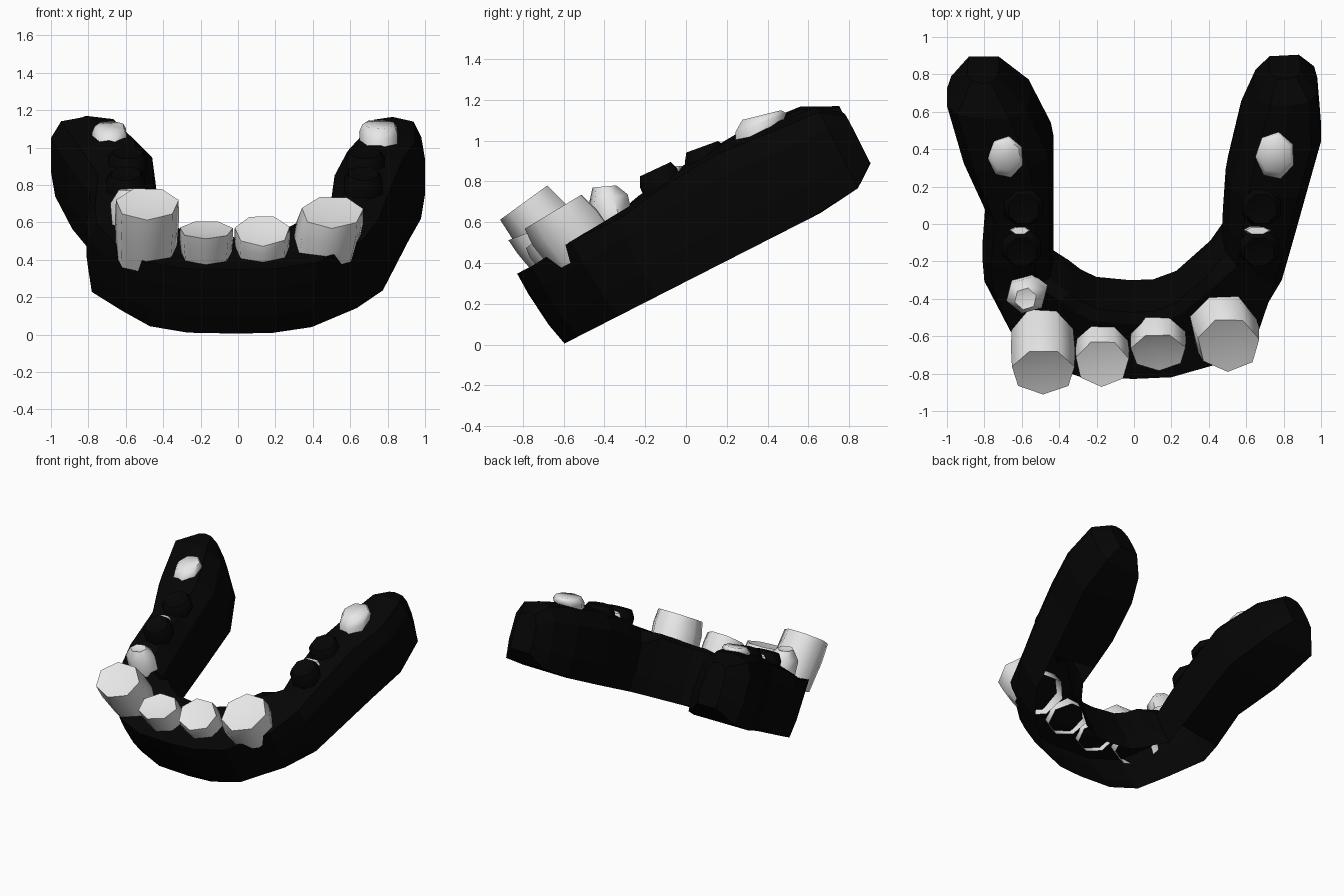
import bpy, bmesh, math
from mathutils import Vector

if "Cube" in bpy.data.objects:
    bpy.data.objects.remove(bpy.data.objects["Cube"])

TILT = math.radians(27)
C, S = math.cos(TILT), math.sin(TILT)


def material(name, rgb):
    m = bpy.data.materials.new(name)
    m.diffuse_color = (*rgb, 1)
    m.use_nodes = True
    m.node_tree.nodes["Principled BSDF"].inputs["Base Color"].default_value = m.diffuse_color
    return m


GUM = material("black gum", (0.0015, 0.0015, 0.0015))
TOOTH = material("pale tooth", (0.8, 0.8, 0.8))


def tilted(x, v, w):
    """Jaw plane coordinates (across, along, up) to world."""
    return Vector((x, C * v - S * w, S * v + C * w))


def finish(bm, name, mat, smooth_angle=0):
    bmesh.ops.recalc_face_normals(bm, faces=bm.faces)
    for f in bm.faces:
        f.smooth = smooth_angle > 0
    for e in bm.edges:
        e.smooth = e.calc_face_angle(0) < math.radians(smooth_angle)
    me = bpy.data.meshes.new(name)
    bm.to_mesh(me)
    bm.free()
    me.materials.append(mat)
    ob = bpy.data.objects.new(name, me)
    bpy.context.collection.objects.link(ob)
    return ob


# Horseshoe gum: outer x, outer v, inner x, inner v, top height
STATIONS = [
    (-.89, 1.20, -.72, 1.20, .70), (-1.0, 1.04, -.55, 1.02, .785),
    (-.91, .70, -.43, .75, .81), (-.79, .40, -.43, .40, .79),
    (-.81, .10, -.43, .15, .755), (-.80, -.04, -.43, -.01, .72),
    (-.66, -.29, -.34, -.07, .68), (-.50, -.49, -.28, -.12, .67),
    (-.28, -.57, -.20, -.165, .67),
    (0, -.58, -.02, -.185, .67), (.20, -.57, .10, -.18, .67),
    (.42, -.50, .22, -.13, .67), (.67, -.27, .40, .05, .69),
    (.79, -.03, .47, .16, .73), (.86, .26, .475, .30, .775),
    (.93, .55, .49, .55, .80), (1.0, .82, .56, .88, .775),
    (.98, 1.10, .64, 1.08, .75), (.89, 1.21, .72, 1.20, .66)]
# Cross-section on the sides: fraction outer to inner, fraction bottom to top
PROFILE = [(.05, 0), (0, .3), (0, .72), (.12, .93), (.45, 1),
           (.74, .97), (.94, .76), (1, .3), (.97, 0)]
# Front of the arch: leaning wall with a full lip
FRONT = [(.13, 0), (.06, .3), (.01, .75), (0, 1.04), (.45, 1),
         (.85, 1.08), (1, 1.02), (1, .3), (.97, 0)]

bm = bmesh.new()
rings = []
last = len(STATIONS) - 1
for i, (ox, ov, ix, iv, top) in enumerate(STATIONS):
    base = .38 if i in (0, last) else .30 if i in (1, last - 1) else .275
    rings.append([bm.verts.new(tilted(ox + (ix - ox) * t, ov + (iv - ov) * t,
                                      base + (top - base) * h))
                  for t, h in (FRONT if 6 <= i <= 12 else PROFILE)])
n = len(PROFILE)
for i, (a, b) in enumerate(zip(rings, rings[1:])):
    # the underside is open along the front of the arch
    for j in range(n - 1 if 4 <= i <= 13 else n):
        k = (j + 1) % n
        bm.faces.new((a[j], a[k], b[k], b[j]))
bm.faces.new(rings[0])
bm.faces.new(rings[-1])
finish(bm, "gum", GUM)


def tooth(name, base, top, rb, rt, slope, sides=7, mat=TOOTH, dip=.02, turn=0.0, root=0.0):
    """Open-bottomed crown: base ring, belly ring, tilted top ring, dished cap."""
    base, top = Vector(base), Vector(top)
    axis = (top - base).normalized()
    bm = bmesh.new()
    loops = []
    belly = [max(p, q) * 1.02 for p, q in zip(rb, rt)]
    for f, r, a in ((0, rb, 27), (.55, belly, (27 + slope) / 2), (1, rt, slope)):
        a = math.radians(a)
        c = base.lerp(top, f) - (axis * root if f == 0 else Vector())
        loop = []
        for k in range(sides):
            t = 2 * math.pi * k / sides + turn
            u = math.sin(t) * r[1]
            loop.append(bm.verts.new(c + Vector((math.cos(t) * r[0],
                                                 u * math.cos(a), u * math.sin(a)))))
        loops.append(loop)
    for lo, hi in zip(loops, loops[1:]):
        for k in range(sides):
            m = (k + 1) % sides
            bm.faces.new((lo[k], lo[m], hi[m], hi[k]))
    mid = bm.verts.new(top - axis * dip)
    for k in range(sides):
        bm.faces.new((loops[-1][k], loops[-1][(k + 1) % sides], mid))
    return finish(bm, name, mat, 62)


# Front teeth, with roots reaching into the hollow gum
tooth("left_canine", (-.49, -.58, .45), (-.485, -.79, .70), (.165, .165), (.172, .15), 36, 7, turn=.22, root=.06)
tooth("right_canine", (.47, -.515, .48), (.505, -.645, .655), (.18, .185), (.168, .17), 31, 7, turn=.2, root=.05)
tooth("left_incisor", (-.17, -.645, .43), (-.17, -.745, .56), (.135, .13), (.145, .135), 21, 7, turn=.2, root=.05)
tooth("right_incisor", (.13, -.60, .445), (.13, -.685, .555), (.145, .14), (.15, .13), 40, 7, turn=.25, root=.05)

# Left premolar, worn to a small peak
tooth("left_premolar", (-.57, -.36, .63), (-.58, -.40, .775), (.11, .10), (.06, .06), 5, 6, dip=.02, turn=.3, root=.03)

# Back molars
tooth("left_molar", (-.685, .35, 1.04), (-.685, .365, 1.115), (.095, .12), (.08, .09), 18, 7, dip=0, turn=.5)
tooth("right_molar", (.755, .36, 1.04), (.755, .37, 1.125), (.105, .135), (.09, .10), 14, 7, dip=0, turn=.5)

# Low gum mounds with thin tooth remnants between them
for side, x, wide in (("left", -.60, .8), ("right", .67, 1.05)):
    tooth(side + "_front_mound", (x, -.11, .76), (x, -.15, .86), (.11, .11), (.085, .09), 25, 8, GUM, .02, .39)
    tooth(side + "_back_mound", (x + .01, .10, .89), (x + .01, .08, .97), (.11, .11), (.085, .09), 20, 8, GUM, .02, .39)
    tooth(side + "_tooth_remnant", (x - .01, -.03, .81), (x - .01, -.035, .875), (.07 * wide, .03), (.06 * wide, .02), 0, 6, dip=0)
